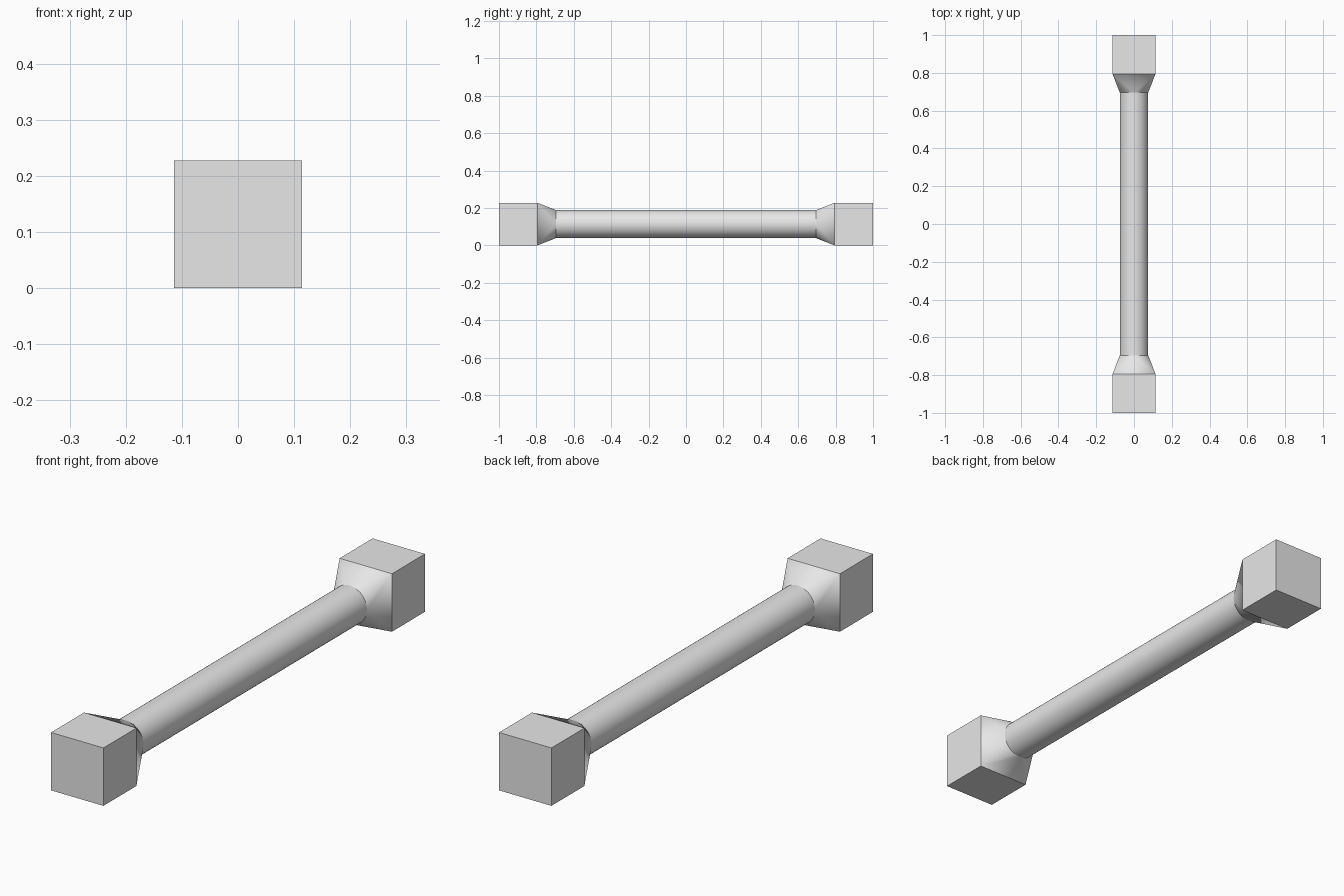
import bpy, bmesh, math

if "Cube" in bpy.data.objects:
    bpy.data.objects.remove(bpy.data.objects["Cube"])

HALF = 0.114      # half width of the square ends
R = 0.075         # rod radius
Y_ROD, Y_SQ, Y_END = 0.695, 0.795, 1.0
Q = 12            # rod segments per quarter
N = 4 * Q

grey = bpy.data.materials.new("light grey")
grey.diffuse_color = (0.8, 0.8, 0.8, 1)
grey.use_nodes = True
grey.node_tree.nodes["Principled BSDF"].inputs["Base Color"].default_value = grey.diffuse_color


def ring(bm, y):
    return [bm.verts.new((R * math.cos(2 * math.pi * i / N), y,
                          HALF + R * math.sin(2 * math.pi * i / N))) for i in range(N)]


def square(bm, y):
    # corner k lies between the rod's quarter points k and k + 1
    return [bm.verts.new((sx * HALF, y, HALF + sz * HALF))
            for sx, sz in ((1, 1), (-1, 1), (-1, -1), (1, -1))]


def finish(bm, name):
    bmesh.ops.recalc_face_normals(bm, faces=bm.faces)
    mesh = bpy.data.meshes.new(name)
    bm.to_mesh(mesh)
    bm.free()
    mesh.materials.append(grey)
    obj = bpy.data.objects.new(name, mesh)
    bpy.context.collection.objects.link(obj)
    bpy.ops.object.select_all(action='DESELECT')
    obj.select_set(True)
    bpy.context.view_layer.objects.active = obj
    bpy.ops.object.shade_smooth_by_angle(angle=math.radians(15))


# Round rod
bm = bmesh.new()
a, b = ring(bm, -Y_ROD), ring(bm, Y_ROD)
for i in range(N):
    j = (i + 1) % N
    bm.faces.new((a[i], a[j], b[j], b[i]))
bm.faces.new(a)
bm.faces.new(b)
finish(bm, "rod")

# Square end blocks with a square-to-round neck
for name, s in (("front_end", -1), ("back_end", 1)):
    bm = bmesh.new()
    c = ring(bm, s * Y_ROD)
    inner, outer = square(bm, s * Y_SQ), square(bm, s * Y_END)
    for k in range(4):
        n = (k + 1) % 4
        # cone fan from each corner to its quarter of the circle
        for i in range(k * Q, (k + 1) * Q):
            bm.faces.new((inner[k], c[i], c[(i + 1) % N]))
        # flat triangle from each square edge to the circle
        bm.faces.new((inner[k], c[(k + 1) * Q % N], inner[n]))
        bm.faces.new((inner[k], inner[n], outer[n], outer[k]))
    bm.faces.new(outer)
    bm.faces.new(c)
    finish(bm, name)
